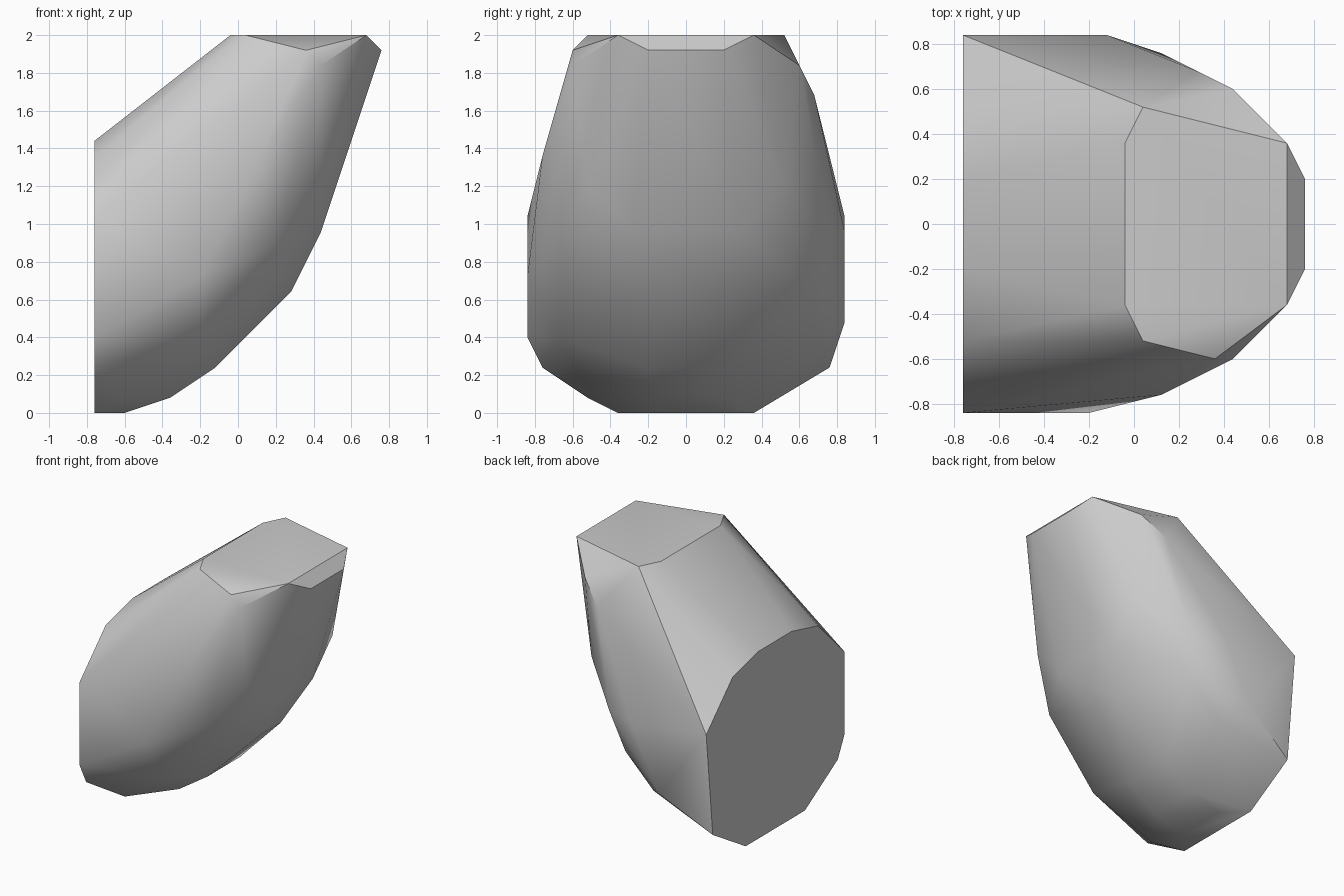
import bpy
import bmesh
import math

default_cube = bpy.data.objects.get("Cube")
if default_cube:
    bpy.data.objects.remove(default_cube, do_unlink=True)


def make_material(name, color):
    material = bpy.data.materials.new(name)
    material.use_nodes = True
    material.diffuse_color = color
    shader = next(node for node in material.node_tree.nodes
                  if node.type == "BSDF_PRINCIPLED")
    shader.inputs["Base Color"].default_value = color
    return material


def both_sides(points):
    """Return the points together with their mirror image across y."""
    return points + [(x, -y, z) for x, y, z in points]


def build_hull(name, points, material):
    """Wrap the control points in a tight faceted skin."""
    bm = bmesh.new()
    for point in points:
        bm.verts.new(point)
    bmesh.ops.convex_hull(bm, input=bm.verts[:])
    loose = [vert for vert in bm.verts if not vert.link_faces]
    bmesh.ops.delete(bm, geom=loose, context="VERTS")
    bmesh.ops.dissolve_limit(bm, angle_limit=math.radians(1),
                             verts=bm.verts[:], edges=bm.edges[:])
    bmesh.ops.recalc_face_normals(bm, faces=bm.faces[:])
    mesh = bpy.data.meshes.new(name)
    bm.to_mesh(mesh)
    bm.free()
    mesh.materials.append(material)
    hull = bpy.data.objects.new(name, mesh)
    bpy.context.collection.objects.link(hull)
    return hull


# Flat upright end, drawn as a half outline in y and z
END_X = -.76
end_outline = [(.2, 1.44), (.52, 1.36), (.84, 1.04), (.76, .24), (.36, 0)]
flat_end = [(END_X, y, z) for y, z in end_outline]

# Level top with its chamfered nose
top_rim = [(-.04, .36, 2), (.04, .52, 2), (.68, .36, 2)]
nose = [(.76, .2, 1.92), (.44, .6, 1.84)]

# Curved underside, rising from the foot to the nose
underside = [(-.6, .2, 0), (-.36, .2, .08), (-.12, .2, .24),
             (.28, .12, .64), (.44, .28, .96)]

# Shoulders shared by both flanks
shoulders = [(.44, .52, 1.2), (-.2, .68, .4)]

# Irregular bulges on each flank
front_flank = [(.36, -.6, 1.92), (.12, -.76, 1.36), (-.2, -.84, .72),
               (END_X, -.84, .4), (.2, -.68, .88), (-.6, -.52, .08)]
back_flank = [(.28, .68, 1.68), (.12, .76, .96), (-.12, .84, .96),
              (-.36, .84, .48), (.04, .68, .64)]

control_points = both_sides(flat_end + top_rim + nose + underside + shoulders)
control_points += front_flank + back_flank

# Faceted block with soft shading and crisp rims
grey = make_material("plain grey", (.6, .6, .6, 1))
block = build_hull("faceted_block", control_points, grey)

bpy.ops.object.select_all(action="DESELECT")
block.select_set(True)
bpy.context.view_layer.objects.active = block
bpy.ops.object.shade_smooth_by_angle(angle=math.radians(30))
